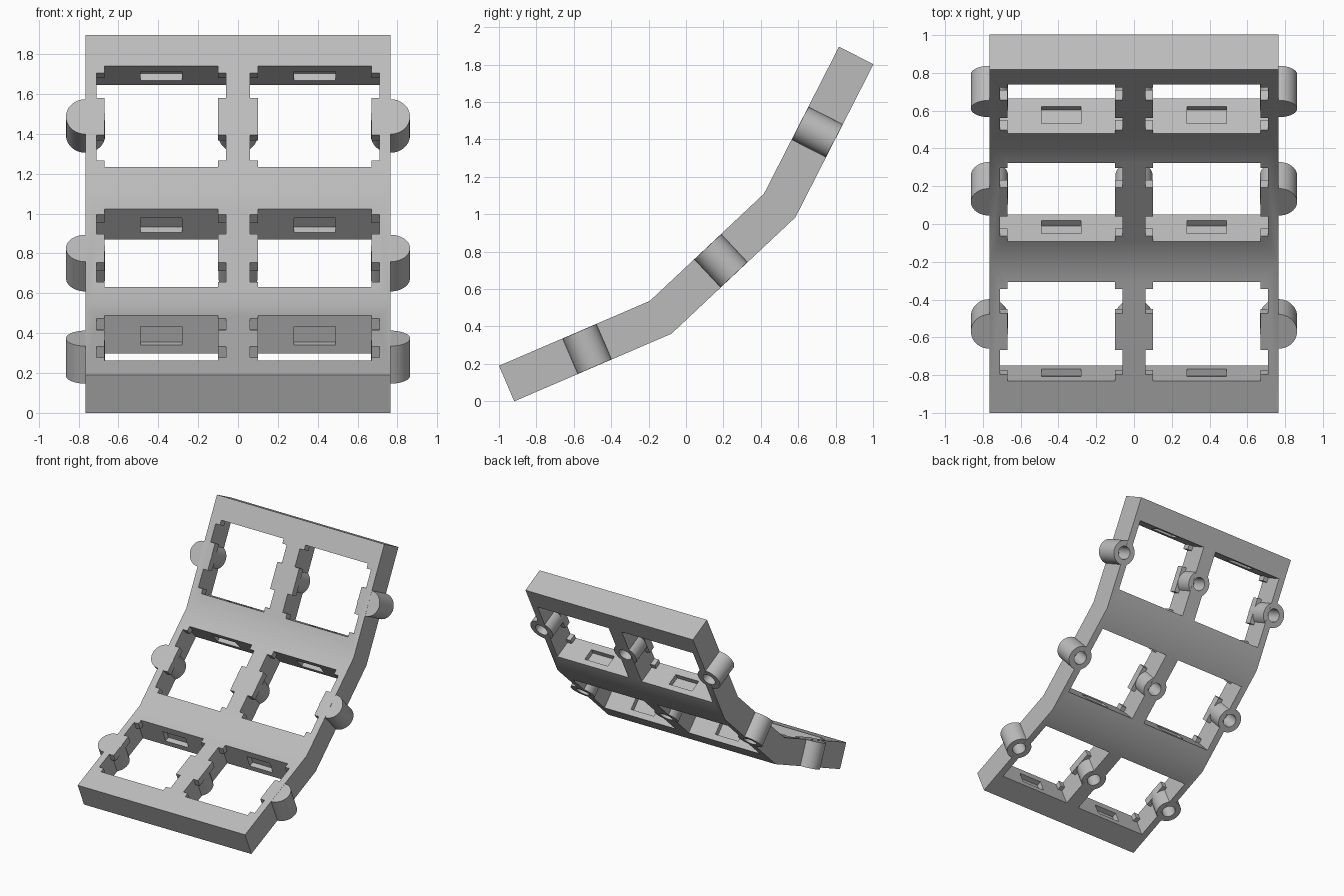
import bpy, bmesh, math
from mathutils import Matrix, Vector

cube = bpy.data.objects.get("Cube")
if cube:
    bpy.data.objects.remove(cube, do_unlink=True)

THICK = 0.207
HALF_W = 0.765
COLUMN = 0.385      # x of each socket centre
HALF = 0.285        # half side of a square socket
WIDE = 0.325        # half width at the notches
LIP = 0.06          # thickness of the retaining lip

grey = bpy.data.materials.new("grey_plastic")
grey.use_nodes = True
colour = (0.5, 0.5, 0.5, 1)
grey.diffuse_color = colour
grey.node_tree.nodes["Principled BSDF"].inputs["Base Color"].default_value = colour

# Upper line of the bent plate, front to back, as (y, z)
upper = [Vector(p) for p in ((-1, 0.19), (-0.193, 0.537), (0.417, 1.11), (0.818, 1.896))]
dirs = [(b - a).normalized() for a, b in zip(upper, upper[1:])]
downs = [Vector((d.y, -d.x)) for d in dirs]
lower = [upper[0] + downs[0] * THICK]
for p, a, b in zip(upper[1:], downs, downs[1:]):
    m = (a + b).normalized()
    lower.append(p + m * THICK / m.dot(a))
lower.append(upper[-1] + downs[-1] * THICK)


def prism(bm, points, axis):
    """Closed prism from a ring of points, extruded along axis."""
    face = bm.faces.new([bm.verts.new(p) for p in points])
    ext = bmesh.ops.extrude_face_region(bm, geom=[face])
    new = [v for v in ext["geom"] if isinstance(v, bmesh.types.BMVert)]
    bmesh.ops.translate(bm, verts=new, vec=axis)


def box(bm, frame, x, y, z):
    """Box between the given (low, high) limits in a local frame."""
    ring = [frame @ Vector((x[i], y[j], z[0])) for i, j in ((0, 0), (1, 0), (1, 1), (0, 1))]
    prism(bm, ring, frame.to_3x3() @ Vector((0, 0, z[1] - z[0])))


def finish(bm, name):
    bmesh.ops.recalc_face_normals(bm, faces=bm.faces)
    mesh = bpy.data.meshes.new(name)
    bm.to_mesh(mesh)
    bm.free()
    mesh.materials.append(grey)
    ob = bpy.data.objects.new(name, mesh)
    bpy.context.collection.objects.link(ob)
    return ob


def combine(target, bm, operation):
    tool = finish(bm, "tool")
    tool.hide_render = True
    mod = target.modifiers.new(operation, 'BOOLEAN')
    mod.operation, mod.solver, mod.object = operation, 'EXACT', tool
    bpy.context.view_layer.objects.active = target
    bpy.ops.object.modifier_apply(modifier=mod.name)
    bpy.data.objects.remove(tool, do_unlink=True)


# Bent plate
bm = bmesh.new()
prism(bm, [(-HALF_W, p.x, p.y) for p in upper + lower[::-1]], Vector((2 * HALF_W, 0, 0)))
plate = finish(bm, "socket_plate")

# Local frame at the middle of each row: x across, y along the plate, z out of it
rows = []
for z, p, d in zip((0.375, 0.827, 1.487), upper, dirs):
    c = p + d * ((z - p.y) / d.y)
    rows.append(Matrix(((1, 0, 0, 0), (0, d.x, -d.y, c.x), (0, d.y, d.x, c.y), (0, 0, 0, 1))))
sockets = [r @ Matrix.Translation((s * COLUMN, 0, 0)) for r in rows for s in (-1, 1)]

# Wide pocket under the lip of each socket
bm = bmesh.new()
for f in sockets:
    box(bm, f, (-WIDE, WIDE), (-HALF, HALF), (-0.26, -LIP))
combine(plate, bm, 'DIFFERENCE')

# Notched opening through the lip
quarter = [(HALF, 0), (HALF, 0.105), (WIDE, 0.105), (WIDE, 0.247), (HALF, 0.247), (HALF, HALF)]
right = [(x, -y) for x, y in quarter[:0:-1]] + quarter[1:]
outline = right + [(-x, -y) for x, y in right]
bm = bmesh.new()
for f in sockets:
    prism(bm, [f @ Vector((x, y, 0.05)) for x, y in outline],
          f.to_3x3() @ Vector((0, 0, -0.05 - LIP - 0.01)))
combine(plate, bm, 'DIFFERENCE')

# Clip slots in the front and back walls of each socket
bm = bmesh.new()
for f in sockets:
    box(bm, f, (-0.105, 0.105), (-0.325, 0.325), (-0.16, -LIP))
combine(plate, bm, 'DIFFERENCE')


def posts(radius, top, bottom):
    bm = bmesh.new()
    for r in rows:
        for x in (-HALF_W, 0, HALF_W):
            place = r @ Matrix.Translation((x, 0, (top + bottom) / 2))
            bmesh.ops.create_cone(bm, cap_ends=True, segments=48, radius1=radius,
                                  radius2=radius, depth=top - bottom, matrix=place)
    return bm


# Round screw posts, bored from below
combine(plate, posts(0.0985, -0.001, 0.001 - THICK), 'UNION')
combine(plate, posts(0.053, -LIP, -0.26), 'DIFFERENCE')

bpy.ops.object.select_all(action='DESELECT')
plate.select_set(True)
bpy.context.view_layer.objects.active = plate
bpy.ops.object.shade_smooth_by_angle(angle=math.radians(30))
